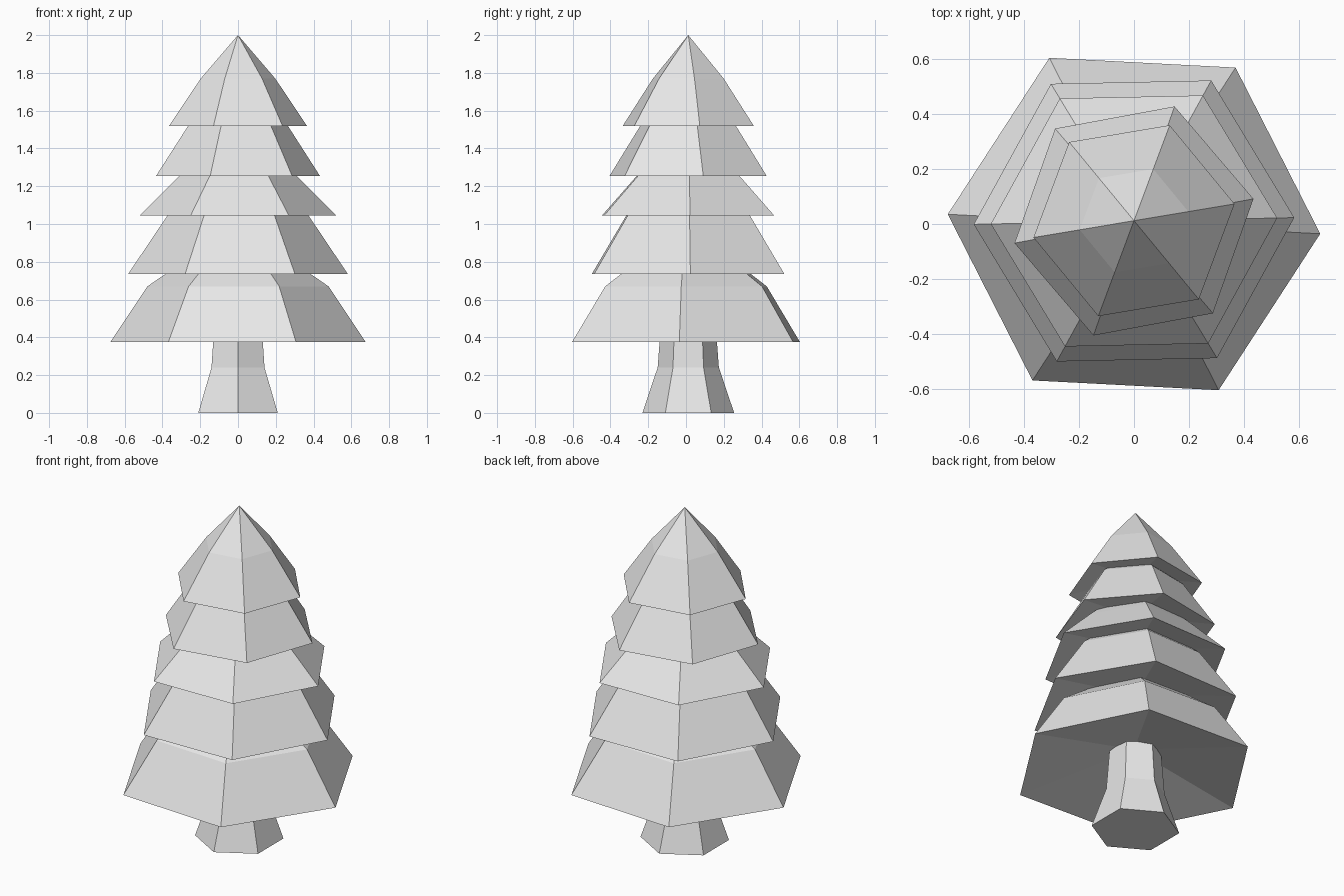
import bpy
import bmesh
from math import cos, sin, radians

cube = bpy.data.objects.get("Cube")
if cube:
    bpy.data.objects.remove(cube, do_unlink=True)

grey = bpy.data.materials.new("pale_grey")
grey.use_nodes = True
GREY = (0.8, 0.8, 0.8, 1.0)
grey.diffuse_color = GREY
grey.node_tree.nodes["Principled BSDF"].inputs["Base Color"].default_value = GREY

SIDES = 6


def lathe(name, profile, turn, centre_y):
    """Six-sided solid from (radius, height) pairs; zero radius is a point."""
    bm = bmesh.new()
    rings = []
    for r, z in profile:
        count = SIDES if r > 0 else 1
        rings.append([bm.verts.new((r * cos(radians(turn + 360 * i / SIDES)),
                                    centre_y + r * sin(radians(turn + 360 * i / SIDES)), z))
                      for i in range(count)])
    for low, high in zip(rings, rings[1:]):
        for i in range(SIDES):
            j = (i + 1) % SIDES
            corners = [low[i % len(low)], low[j % len(low)],
                       high[j % len(high)], high[i % len(high)]]
            bm.faces.new(list(dict.fromkeys(corners)))
    bmesh.ops.recalc_face_normals(bm, faces=bm.faces[:])
    mesh = bpy.data.meshes.new(name)
    bm.to_mesh(mesh)
    bm.free()
    mesh.materials.append(grey)
    obj = bpy.data.objects.new(name, mesh)
    bpy.context.collection.objects.link(obj)
    return obj


# Flared trunk, its top hidden inside the lowest branches
lathe("trunk", [(0, 0), (0.243, 0), (0.162, 0.24), (0.15, 0.40), (0.14, 0.54), (0, 0.54)],
      30, 0.012)

# Branch tiers: rim radius, rim height, shoulder radius and height, tip height, turn, centre y
tiers = [
    (0.677, 0.375, 0.48, 0.67, 1.00, -3, 0.0),
    (0.582, 0.735, 0.37, 1.05, 1.35, 1.2, 0.011),
    (0.52, 1.045, 0.325, 1.24, 1.55, 1.2, 0.011),
    (0.441, 1.255, 0.265, 1.525, 1.75, 10.5, 0.011),
    (0.37, 1.52, 0.20, 1.77, 2.00, 9.5, 0.012),
]
for n, (rim, z, shoulder, shoulder_z, tip, turn, cy) in enumerate(tiers, 1):
    # Hollow underside, rim, shoulder, tip
    lathe(f"branch_tier_{n}",
          [(0, z + 0.2 * rim), (rim, z), (shoulder, shoulder_z), (0, tip)], turn, cy)
